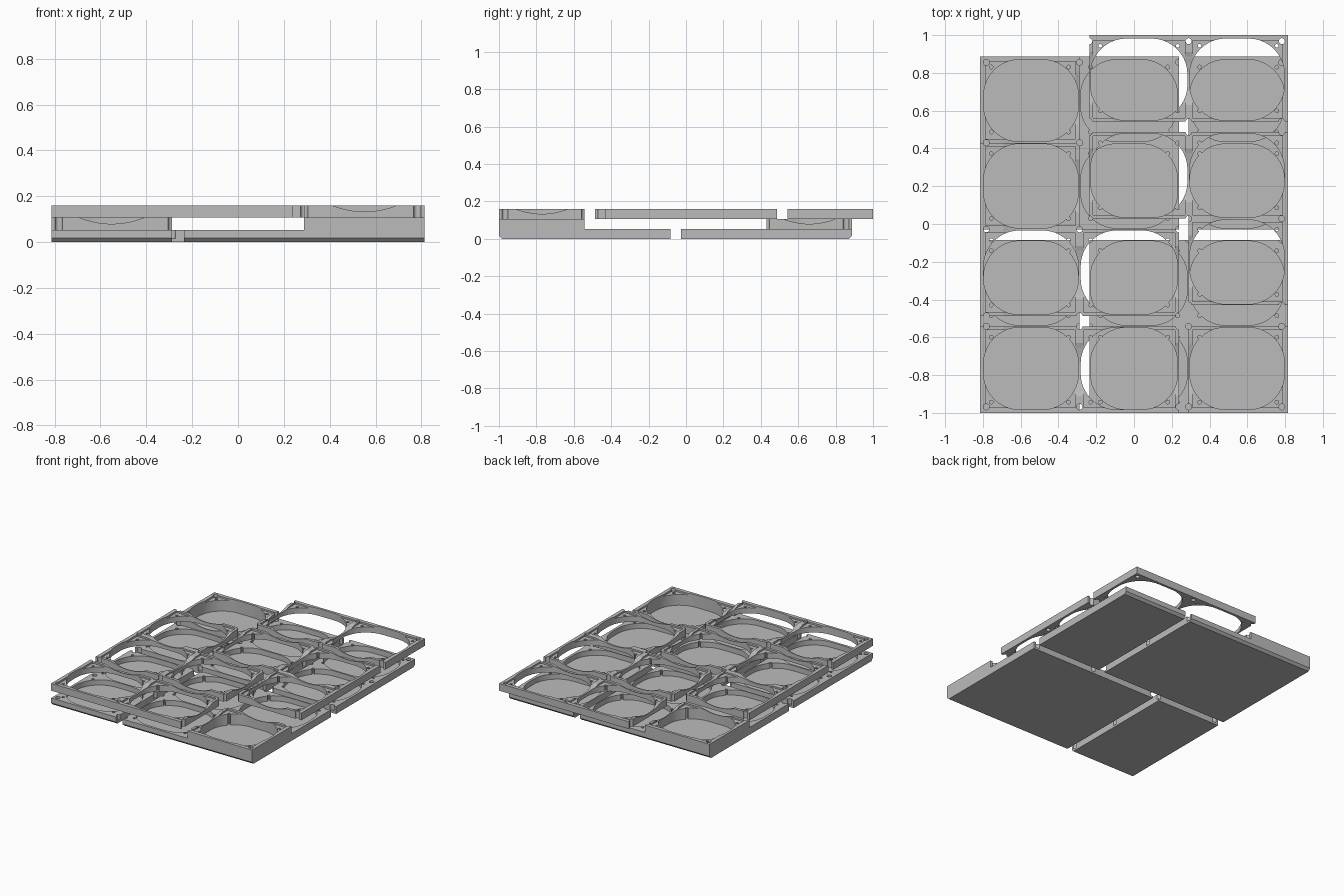
import bpy, bmesh, math
from mathutils import Vector

if "Cube" in bpy.data.objects:
    bpy.data.objects.remove(bpy.data.objects["Cube"], do_unlink=True)

# Tray grid: 3 columns by 4 rows of wells, pulled apart into pieces
PX, PY, H = 0.5255, 0.458, 0.0533
COLS, ROWS = 3, 4
X0, Y0 = -0.814, -1.0
FLOOR = 0.015
OUT = 0.02

grey = bpy.data.materials.new("light_grey")
grey.use_nodes = True
grey.diffuse_color = (0.5, 0.5, 0.5, 1)
grey.node_tree.nodes["Principled BSDF"].inputs["Base Color"].default_value = (0.5, 0.5, 0.5, 1)


def sweep(bm, ring, step):
    """Closed prism from a ring of points pushed along a vector."""
    a = [bm.verts.new(p) for p in ring]
    b = [bm.verts.new(Vector(p) + Vector(step)) for p in ring]
    bm.faces.new(a[::-1])
    bm.faces.new(b)
    for i in range(len(a)):
        j = (i + 1) % len(a)
        bm.faces.new((a[i], a[j], b[j], b[i]))


def block(bm, x, y, z):
    ring = [(x[0], y[0], z[0]), (x[1], y[0], z[0]), (x[1], y[1], z[0]), (x[0], y[1], z[0])]
    sweep(bm, ring, (0, 0, z[1] - z[0]))


def drill(bm, x, y, r, z, n=16):
    ring = [(x + r * math.cos(t * math.tau / n), y + r * math.sin(t * math.tau / n), z[0]) for t in range(n)]
    sweep(bm, ring, (0, 0, z[1] - z[0]))


def well(bm, x, y, z, r=0.19, n=10):
    """Rounded rectangular well."""
    ring = []
    corners = [(x[1] - r, y[1] - r), (x[0] + r, y[1] - r), (x[0] + r, y[0] + r), (x[1] - r, y[0] + r)]
    for q, (cx, cy) in enumerate(corners):
        for k in range(n + 1):
            t = (q + k / n) * math.pi / 2
            ring.append((cx + r * math.cos(t), cy + r * math.sin(t), z[0]))
    sweep(bm, ring, (0, 0, z[1] - z[0]))


def scoop(bm, x, y, top, along_x, half=0.14, depth=0.027, n=14):
    """Shallow arc cut into the top of a wall between two wells."""
    prof = [(-half, OUT)]
    prof += [(half * (2 * k / n - 1), -depth * (1 - (2 * k / n - 1) ** 2)) for k in range(n + 1)]
    prof += [(half, OUT)]
    w = 0.03
    if along_x:
        sweep(bm, [(x + u, y - w, top + v) for u, v in prof], (0, 2 * w, 0))
    else:
        sweep(bm, [(x - w, y + u, top + v) for u, v in prof], (2 * w, 0, 0))


def to_object(bm, name):
    bmesh.ops.recalc_face_normals(bm, faces=bm.faces[:])
    me = bpy.data.meshes.new(name)
    bm.to_mesh(me)
    bm.free()
    ob = bpy.data.objects.new(name, me)
    bpy.context.collection.objects.link(ob)
    return ob


def span(i, pitch, count, wall, inner):
    """Extent of a feature in a cell, with a thicker margin on the outer rim."""
    return (i * pitch + (wall if i == 0 else inner),
            (i + 1) * pitch - (wall if i == count - 1 else inner))


def rim_points(i, pitch, count, inset=0.032):
    """Bolt positions on the two borders of a cell."""
    return [inset if k == 0 else count * pitch - inset if k == count else k * pitch for k in (i, i + 1)]


def piece(name, cols, rows, shift, frame=False, tall=None, missing=None):
    dx, dy = X0 + shift[0], Y0 + shift[1]
    cells = [(i, j) for i in cols for j in rows if (i, j) != missing]
    z0 = 2 * H if frame else 0
    top = {c: 3 * H if frame else 2 * H if c == tall else H for c in cells}
    zmax = max(top.values())
    xr = (cols[0] * PX, (cols[-1] + 1) * PX)
    yr = (rows[0] * PY, (rows[-1] + 1) * PY)

    # Body, with the outer lower edge chamfered on the base pieces
    bm = bmesh.new()
    block(bm, xr, yr, (z0, zmax))
    if not frame:
        rim = 0 if rows[0] == 0 else ROWS * PY
        edge = [e for e in bm.edges if all(abs(v.co.y - rim) < 1e-4 and v.co.z < 1e-4 for v in e.verts)]
        bmesh.ops.bevel(bm, geom=edge, offset=0.017, segments=1, affect='EDGES')
    body = to_object(bm, name)
    cutters = []

    def cut(bm):
        if not bm.verts:
            bm.free()
            return
        tool = to_object(bm, "cutter")
        tool.hide_render = True
        mod = body.modifiers.new("cut", 'BOOLEAN')
        mod.operation, mod.solver, mod.object = 'DIFFERENCE', 'EXACT', tool
        cutters.append(tool)

    def trim(c, low):
        i, j = c
        bm = bmesh.new()
        block(bm,
              (i * PX - OUT * (i == cols[0]), (i + 1) * PX + OUT * (i == cols[-1])),
              (j * PY - OUT * (j == rows[0]), (j + 1) * PY + OUT * (j == rows[-1])),
              (low, zmax + OUT))
        cut(bm)

    # Cells left out of the piece, or lower than the tall one
    if missing:
        trim(missing, z0 - OUT)
    for c in cells:
        if top[c] < zmax:
            trim(c, top[c])

    wells, seats, scoops, holes = (bmesh.new() for _ in range(4))
    notches, bolts = set(), set()
    low = z0 - OUT if frame else FLOOR
    for i, j in cells:
        t = top[(i, j)]
        well(wells, span(i, PX, COLS, 0.018, 0.006), span(j, PY, ROWS, 0.018, 0.006), (low, t + OUT))
        for x in (i * PX + 0.058, (i + 1) * PX - 0.058):
            for y in (j * PY + 0.057, (j + 1) * PY - 0.057):
                drill(holes, x, y, 0.01, (low, t + OUT), 10)
        for x in rim_points(i, PX, COLS):
            for y in rim_points(j, PY, ROWS):
                bolts.add((round(x, 4), round(y, 4)))
        if t > H + 0.01:
            block(seats, span(i, PX, COLS, 0.028, 0.02), span(j, PY, ROWS, 0.028, 0.02), (t - 0.012, t + OUT))
            for k in (i, i + 1):
                if 0 < k < COLS:
                    notches.add((k * PX, (j + 0.5) * PY, t, False))
            for k in (j, j + 1):
                if 0 < k < ROWS:
                    notches.add(((i + 0.5) * PX, k * PY, t, True))
    for n in sorted(notches):
        scoop(scoops, *n)
    for x, y in sorted(bolts):
        drill(holes, x, y, 0.016, (low, zmax + OUT))
    for tool in (wells, seats, scoops, holes):
        cut(tool)

    # Bake the cuts and finish
    bpy.context.view_layer.update()
    dg = bpy.context.evaluated_depsgraph_get()
    baked = bpy.data.meshes.new_from_object(body.evaluated_get(dg))
    body.modifiers.clear()
    body.data = baked
    for tool in cutters:
        bpy.data.objects.remove(tool, do_unlink=True)
    baked.materials.clear()
    baked.materials.append(grey)
    for p in baked.polygons:
        p.material_index = 0
    body.location = (dx, dy, 0)
    bpy.ops.object.select_all(action='DESELECT')
    body.select_set(True)
    bpy.context.view_layer.objects.active = body
    bpy.ops.object.shade_smooth_by_angle(angle=math.radians(30))


GX, GY = 0.052, 0.056
# Lower trays
piece("base_front_left", [1, 2], [0, 1], (GX, 0), tall=(2, 0))
piece("base_front_right", [0], [0, 1], (0, 0))
piece("base_back_right", [0, 1], [2, 3], (0, GY), tall=(0, 3))
piece("base_back_left", [2], [2, 3], (GX, GY))
# Upper frames
piece("frame_front", [0, 1], [0], (0, 0), frame=True)
piece("frame_middle_right", [0, 1], [1, 2], (0, GY), frame=True, missing=(1, 2))
piece("frame_middle_left", [1, 2], [1, 2], (GX, 2 * GY), frame=True, missing=(1, 1))
piece("frame_back", [1, 2], [3], (GX, 3 * GY), frame=True)
